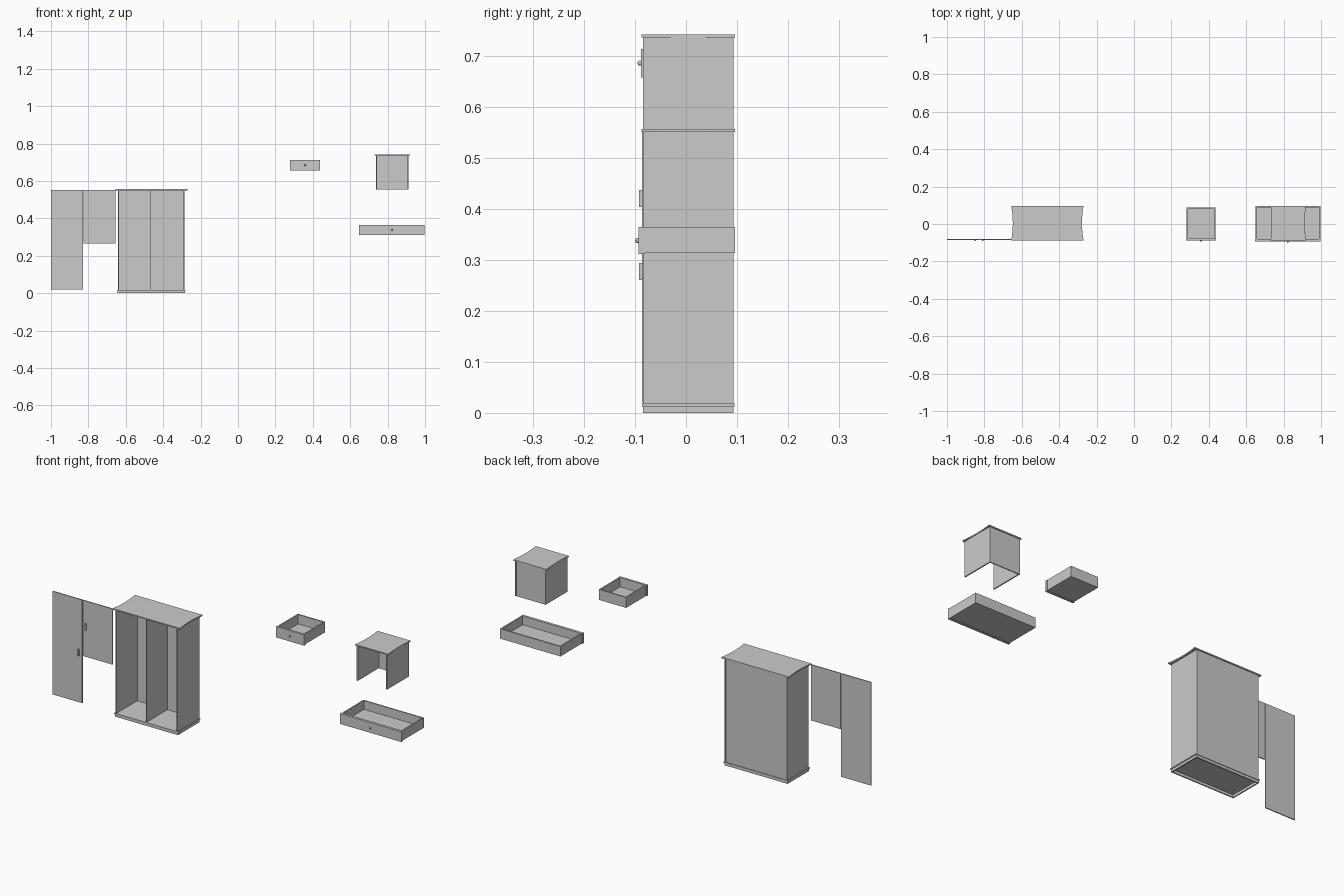
import bpy, bmesh

cube = bpy.data.objects.get("Cube")
if cube:
    bpy.data.objects.remove(cube, do_unlink=True)

grey = bpy.data.materials.new("plain grey")
grey.use_nodes = True
grey.diffuse_color = (0.6, 0.6, 0.6, 1)
grey.node_tree.nodes["Principled BSDF"].inputs["Base Color"].default_value = (0.6, 0.6, 0.6, 1)


def finish(name, bm):
    bmesh.ops.recalc_face_normals(bm, faces=bm.faces)
    mesh = bpy.data.meshes.new(name)
    bm.to_mesh(mesh)
    bm.free()
    mesh.materials.append(grey)
    obj = bpy.data.objects.new(name, mesh)
    bpy.context.collection.objects.link(obj)
    return obj


def box(name, x, y, z):
    bm = bmesh.new()
    bmesh.ops.create_cube(bm, size=1)
    for v in bm.verts:
        for i, (lo, hi) in enumerate((x, y, z)):
            v.co[i] = lo if v.co[i] < 0 else hi
    return finish(name, bm)


def curved_top(name, x, y, z, dip):
    """Board whose two ends sweep inwards."""
    bm = bmesh.new()
    steps = [i / 8 for i in range(9)]
    right = [(x[1] - dip * 4 * t * (1 - t), y[0] + t * (y[1] - y[0])) for t in steps]
    left = [(x[0] + x[1] - px, py) for px, py in reversed(right)]
    face = bm.faces.new([bm.verts.new((px, py, z[0])) for px, py in right + left])
    up = bmesh.ops.extrude_face_region(bm, geom=[face])["geom"]
    for v in up:
        if isinstance(v, bmesh.types.BMVert):
            v.co.z = z[1]
    return finish(name, bm)


def knob(name, x, y, z):
    bm = bmesh.new()
    bmesh.ops.create_uvsphere(bm, u_segments=12, v_segments=8, radius=0.005)
    bmesh.ops.translate(bm, verts=bm.verts, vec=(x, y, z))
    return finish(name, bm)


def drawer(name, x, y, z, panel, t=0.007):
    """Open tray with a front panel and a knob."""
    box(name + "_floor", x, y, (z[0] + 0.002, z[0] + 0.008))
    for side, a in (("right", x[0]), ("left", x[1] - t)):
        box(f"{name}_{side}_wall", (a, a + t), y, (z[0] + 0.002, z[1]))
    box(name + "_back_wall", x, (y[1] - t, y[1]), (z[0] + 0.002, z[1]))
    box(name + "_front", (x[0] - 0.002, x[1] + 0.002), (panel, y[0] + t), z)
    knob(name + "_knob", sum(x) / 2, panel - 0.002, sum(z) / 2)


def shell(name, x, y, z, t=0.006):
    """Two sides and a back."""
    box(name + "_right_side", (x[0], x[0] + t), y, z)
    box(name + "_left_side", (x[1] - t, x[1]), y, z)
    box(name + "_back", (x[0] + t, x[1] - t), (y[1] - t, y[1] - 0.001), z)


# Wardrobe
X, Y = (-0.642, -0.286), (-0.084, 0.093)
shell("wardrobe", X, Y, (0.017, 0.55))
box("wardrobe_divider", (-0.469, -0.464), (-0.082, 0.088), (0.017, 0.55))
box("wardrobe_floor", (-0.648, -0.281), (-0.086, 0.095), (0.013, 0.018))
curved_top("wardrobe_top", (-0.656, -0.27), (-0.087, 0.096), (0.55, 0.556), 0.008)
shell("wardrobe_plinth", (-0.645, -0.284), Y, (0, 0.013))
box("wardrobe_plinth_front", (-0.645, -0.284), (-0.084, -0.078), (0, 0.013))

# Doors with bar handles
for name, x, z0, hx, hz in (("tall_door", (-1, -0.83), 0.02, -0.85, 0.277),
                            ("short_door", (-0.825, -0.656), 0.265, -0.809, 0.42)):
    box(name, x, (-0.086, -0.081), (z0, 0.553))
    box(name + "_handle", (hx - 0.004, hx + 0.004), (-0.092, -0.086), (hz - 0.017, hz + 0.017))

# Nightstand, open at the front and below
shell("nightstand", (0.737, 0.911), Y, (0.555, 0.735))
curved_top("nightstand_top", (0.73, 0.919), (-0.087, 0.096), (0.735, 0.741), 0.006)

# Drawers
drawer("small_drawer", (0.281, 0.437), (-0.084, 0.087), (0.657, 0.713), -0.088)
drawer("wide_drawer", (0.65, 0.996), (-0.087, 0.096), (0.311, 0.364), -0.093)
